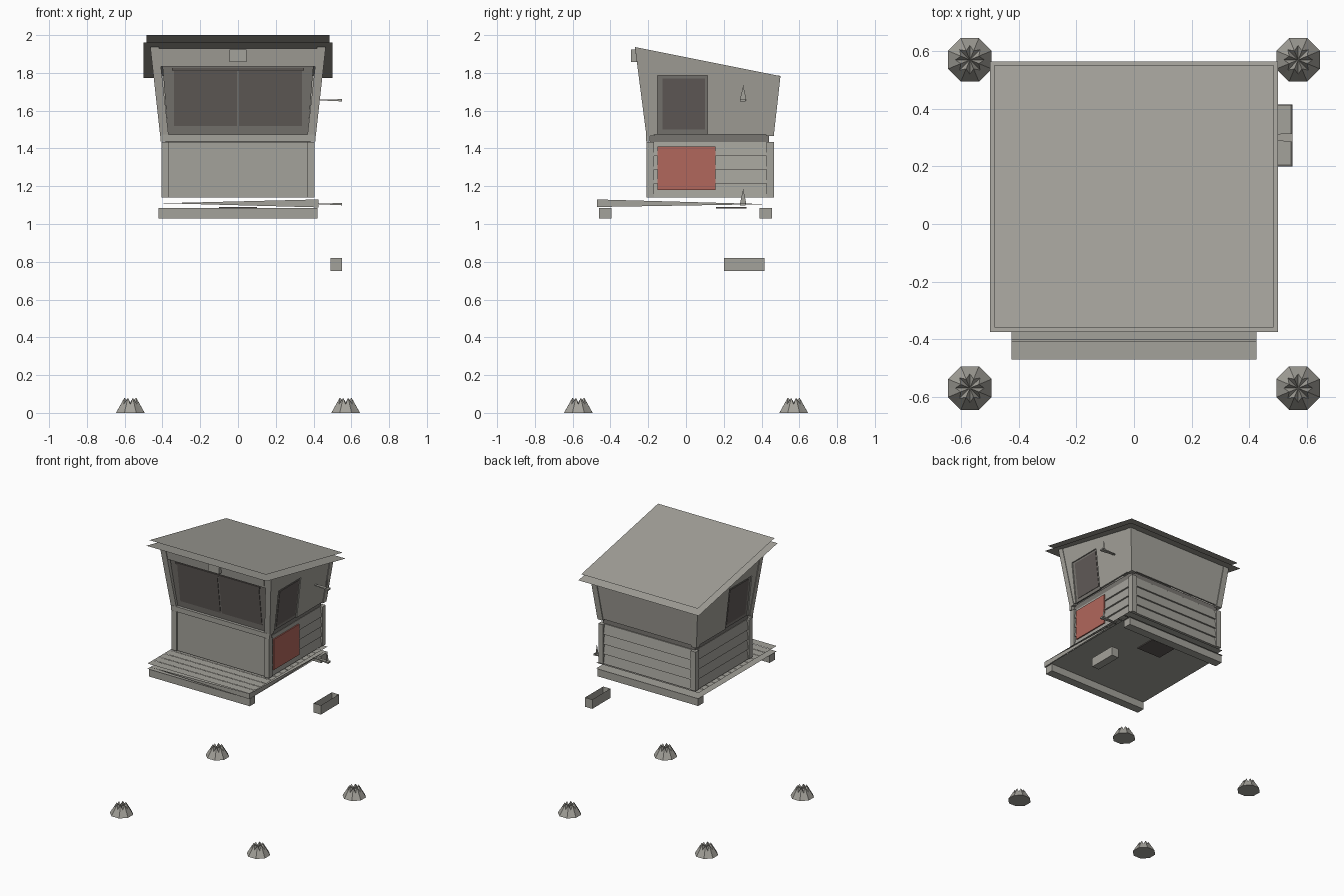
import bpy, bmesh, math
from mathutils import Vector

cube = bpy.data.objects.get("Cube")
if cube:
    bpy.data.objects.remove(cube, do_unlink=True)


def material(name, rgb):
    m = bpy.data.materials.new(name)
    m.use_nodes = True
    m.diffuse_color = (*rgb, 1)
    m.node_tree.nodes["Principled BSDF"].inputs["Base Color"].default_value = (*rgb, 1)
    return m


WOOD = material("weathered grey", (0.37, 0.36, 0.325))
FRAME = material("dark frame grey", (0.19, 0.18, 0.165))
GLASS = material("dark window", (0.12, 0.105, 0.098))
RED = material("faded red", (0.44, 0.135, 0.107))


def make(name, verts, faces, mat):
    bm = bmesh.new()
    vs = [bm.verts.new(v) for v in verts]
    for f in faces:
        bm.faces.new([vs[i] for i in f])
    bmesh.ops.recalc_face_normals(bm, faces=bm.faces)
    me = bpy.data.meshes.new(name)
    bm.to_mesh(me)
    bm.free()
    me.materials.append(mat)
    ob = bpy.data.objects.new(name, me)
    bpy.context.collection.objects.link(ob)
    return ob


def prism(name, bottom, top, mat):
    """Solid between two matching outlines."""
    n = len(bottom)
    sides = [(i, (i + 1) % n, n + (i + 1) % n, n + i) for i in range(n)]
    return make(name, list(bottom) + list(top), [range(n), range(n, 2 * n)] + sides, mat)


def rect(x, y, z):
    return [(x[0], y[0], z), (x[1], y[0], z), (x[1], y[1], z), (x[0], y[1], z)]


def box(name, x, y, z, mat=WOOD):
    return prism(name, rect(x, y, z[0]), rect(x, y, z[1]), mat)


def roof_z(y):
    return 1.883 - 0.2 * y


# Leaning outer planes of the upper cabin
def side_x(z):
    return 0.41 + 0.112 * (z - 1.45)


def front_y(z):
    return -0.21 - 0.13 * (z - 1.47)


def back_y(z):
    return 0.465 + 0.113 * (z - 1.47)


def wall_point(side, u, z, depth):
    if side == "front":
        return (u, front_y(z) + depth, z)
    if side == "back":
        return (u, back_y(z) - depth, z)
    s = 1 if side == "left" else -1
    return (s * (side_x(z) - depth), u, z)


def panel(name, side, outline, depth, thick, mat):
    """Slab lying on a leaning wall, outline in (along, height)."""
    prism(name, [wall_point(side, u, z, depth) for u, z in outline],
          [wall_point(side, u, z, depth + thick) for u, z in outline], mat)


def square(u0, u1, z0, z1):
    return [(u0, z0), (u1, z0), (u1, z1), (u0, z1)]


# Splintered ground footings
for fx in (-1, 1):
    for fy in (-1, 1):
        base, crown = [], []
        for i in range(16):
            a = math.tau * i / 16
            r0, r1, h = (0.082, 0.034, 0.08) if i % 2 else (0.076, 0.05, 0.045)
            for ring, r, z in ((base, r0, 0), (crown, r1, h)):
                ring.append((fx * 0.57 + r * math.cos(a), fy * 0.57 + r * math.sin(a), z))
        tip = (fx * 0.57, fy * 0.57, 0.055)
        faces = [range(16)]
        for i in range(16):
            j = (i + 1) % 16
            faces += [(i, j, 16 + j, 16 + i), (16 + i, 16 + j, 32)]
        make("footing", base + crown + [tip], faces, WOOD)

# Deck: thin sheets with tapered edge strips, on two beams
plank = 0.93 / 14
for i in range(14):
    y = -0.47 + i * plank
    make("deck_plank", rect((-0.425, 0.425), (y, y + plank - 0.003), 1.13), [range(4)], WOOD)
make("deck_underside", rect((-0.425, 0.425), (-0.47, 0.46), 1.09), [range(4)], WOOD)
make("deck_front_strip", [(0.425, -0.47, 1.13), (0.425, -0.47, 1.088), (-0.4, -0.47, 1.11)],
     [range(3)], WOOD)
make("deck_side_strip", [(0.425, -0.47, 1.13), (0.425, -0.47, 1.09), (0.425, 0.43, 1.105)],
     [range(3)], WOOD)
box("front_beam", (-0.42, 0.42), (-0.46, -0.395), (1.03, 1.085))
box("back_beam", (-0.42, 0.42), (0.39, 0.455), (1.03, 1.085))
box("floor_hatch", (-0.1, 0.1), (0.16, 0.32), (1.082, 1.089), GLASS)

# Lower cabin: posts, plain panels, lapped boards
for sx in (-1, 1):
    for y in ((-0.21, -0.17), (0.425, 0.465)):
        box("lower_post", sorted((sx * 0.365, sx * 0.405)), y, (1.14, 1.435))
box("lower_front_panel", (-0.365, 0.365), (-0.2, -0.185), (1.14, 1.435))
box("lower_back_lining", (-0.365, 0.365), (0.43, 0.445), (1.14, 1.435))
rows = 4
step = 0.295 / rows
for i in range(rows):
    z0, z1 = 1.14 + i * step, 1.14 + (i + 1) * step
    prism("back_board", rect((-0.365, 0.365), (0.44, 0.459), z0),
          rect((-0.365, 0.365), (0.44, 0.447), z1), WOOD)
    for s in (-1, 1):
        prism("side_board", rect((s * 0.38, s * 0.4), (-0.17, 0.425), z0),
              rect((s * 0.38, s * 0.388), (-0.17, 0.425), z1), WOOD)
box("red_door_panel", (0.395, 0.404), (-0.15, 0.155), (1.18, 1.41), RED)

# Recessed belt between the lower and upper cabin
box("belt", (-0.385, 0.385), (-0.19, 0.44), (1.43, 1.475), FRAME)
box("front_sill", (-0.41, 0.41), (-0.212, -0.19), (1.437, 1.475))

# Upper corner posts leaning outward
for sx in (-1, 1):
    for edge, d in ((front_y, 0.042), (back_y, -0.042)):
        low, high = [], []
        top = roof_z(edge(1.85))
        for du, dv in ((0, 0), (0.045, 0), (0.045, d), (0, d)):
            low.append((sx * (side_x(1.465) - du), edge(1.465) + dv, 1.465))
            y = edge(top) + dv
            z = roof_z(y)
            high.append((sx * (side_x(z) - du), y, z))
        prism("upper_post", low, high, WOOD)

# Upper side walls with a window towards the front
for side in ("left", "right"):
    w0, w1, sill, head = -0.15, 0.115, 1.475, 1.785
    f, b = front_y(1.9) + 0.01, back_y(1.75) - 0.01
    parts = (
        [(front_y(sill) + 0.01, sill), (w0, sill), (w0, roof_z(w0)), (f, roof_z(f))],
        [(w0, head), (w1, head), (w1, roof_z(w1)), (w0, roof_z(w0))],
        [(w1, sill), (back_y(sill) - 0.01, sill), (b, roof_z(b)), (w1, roof_z(w1))],
    )
    for p in parts:
        panel("upper_side_wall", side, p, 0.004, 0.012, WOOD)
    panel("side_window_frame", side, square(w0, w1, sill, head), 0.012, 0.01, FRAME)
    panel("side_window_glass", side, square(-0.125, 0.1, 1.5, 1.77), 0.009, 0.008, GLASS)

# Upper back wall
bz = roof_z(0.49)
panel("upper_back_wall", "back",
      [(-0.38, 1.475), (0.38, 1.475), (0.42, bz), (-0.42, bz)], 0.006, 0.012, WOOD)

# Upper front wall: wide window, fascia and lamp box
panel("front_window_frame", "front",
      [(-0.37, 1.475), (0.37, 1.475), (0.4, 1.84), (-0.4, 1.84)], 0.02, 0.012, FRAME)
for s in (-1, 1):
    panel("front_window_glass", "front", square(*sorted((s * 0.006, s * 0.34)), 1.52, 1.81),
          0.016, 0.006, GLASS)
panel("window_top_rail", "front", square(-0.35, 0.35, 1.812, 1.825), 0.012, 0.01, GLASS)
panel("front_header", "front", square(-0.42, 0.42, 1.835, 1.93), 0.006, 0.015, WOOD)
panel("front_fascia", "front", square(-0.4, 0.4, 1.855, 1.928), 0, 0.01, WOOD)
box("lamp_box", (-0.045, 0.045), (-0.29, -0.25), (1.858, 1.925))

# Two thin sloping roof sheets
for name, hx, y0, y1, z0 in (("roof_lower_sheet", 0.5, -0.375, 0.565, 1.96),
                             ("roof_upper_sheet", 0.485, -0.36, 0.553, 2.0)):
    z1 = z0 - 0.2 * (y1 - y0)
    make(name, [(-hx, y0, z0), (hx, y0, z0), (hx, y1, z1), (-hx, y1, z1)], [range(4)], WOOD)

# Hoist brackets on the side
for z in (1.655, 1.105):
    prism("hoist_arm", [(0.42, 0.295, z), (0.42, 0.31, z), (0.55, 0.315, z - 0.006), (0.55, 0.285, z - 0.006)],
          [(0.42, 0.295, z + 0.003), (0.42, 0.31, z + 0.003), (0.55, 0.315, z + 0.006), (0.55, 0.285, z + 0.006)], WOOD)
    make("hoist_spike", [(0.53, 0.285, z), (0.53, 0.32, z), (0.53, 0.303, z + 0.08)],
         [range(3)], WOOD)

# Open hoist crate
crate = box("hoist_crate", (0.49, 0.55), (0.2, 0.415), (0.75, 0.82))
bm = bmesh.new()
bm.from_mesh(crate.data)
bm.normal_update()
lid = max(bm.faces, key=lambda f: f.calc_center_median().z)
bmesh.ops.inset_region(bm, faces=[lid], thickness=0.006)
bmesh.ops.translate(bm, verts=lid.verts, vec=Vector((0, 0, -0.06)))
bm.to_mesh(crate.data)
bm.free()
